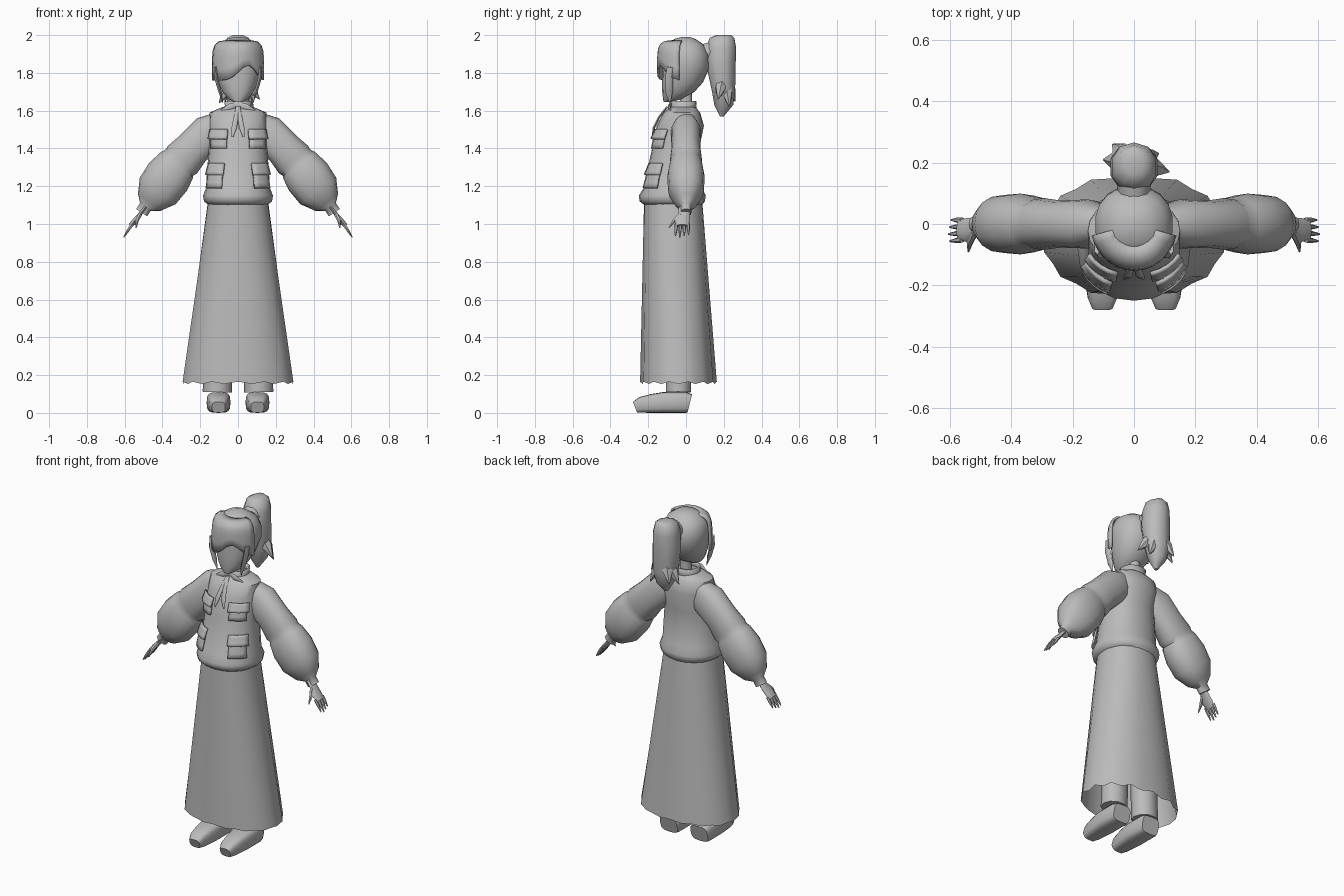
import bpy, bmesh, math
from mathutils import Vector

old = bpy.data.objects.get("Cube")
if old:
    bpy.data.objects.remove(old, do_unlink=True)

shade = (.5, .5, .5, 1)
grey = bpy.data.materials.new("plain_grey")
grey.use_nodes = True
grey.diffuse_color = shade
grey.node_tree.nodes["Principled BSDF"].inputs["Base Color"].default_value = shade

ACROSS, DEEP, UP = Vector((1, 0, 0)), Vector((0, 1, 0)), Vector((0, 0, 1))


def skin(name, rows, closed=True, caps=True, thickness=0):
    """Join rows of points into one smooth shaded object."""
    bm = bmesh.new()
    rings = [[bm.verts.new(point) for point in row] for row in rows]
    count = len(rings[0])
    for lower, upper in zip(rings, rings[1:]):
        for i in range(count if closed else count - 1):
            j = (i + 1) % count
            bm.faces.new((lower[i], lower[j], upper[j], upper[i]))
    if closed and caps:
        bm.faces.new(rings[0])
        bm.faces.new(rings[-1])
    bmesh.ops.recalc_face_normals(bm, faces=bm.faces)
    mesh = bpy.data.meshes.new(name)
    bm.to_mesh(mesh)
    bm.free()
    mesh.materials.append(grey)
    part = bpy.data.objects.new(name, mesh)
    bpy.context.collection.objects.link(part)
    if thickness:
        shell = part.modifiers.new("thickness", "SOLIDIFY")
        shell.thickness = thickness
        shell.offset = 0
    bpy.ops.object.select_all(action="DESELECT")
    part.select_set(True)
    bpy.context.view_layer.objects.active = part
    bpy.ops.object.shade_smooth_by_angle(angle=math.radians(50))


def blend(start, end, f):
    return [a + (b - a) * f for a, b in zip(start, end)]


def turns(count):
    return [math.tau * i / count for i in range(count)]


def soften(value, squareness):
    return math.copysign(abs(value) ** (2 / squareness), value)


def oval(row, angle, out=0):
    """Point on a level oval given as height, half width, front and back; angle 0 faces the front."""
    z, half, front, back = row
    x = (half + out) * soften(math.sin(angle), 2.2)
    y = (front + back) / 2 - ((back - front) / 2 + out) * soften(math.cos(angle), 2.2)
    return Vector((x, y, z))


def stack(name, rows, sides=18, **options):
    skin(name, [[oval(row, angle) for angle in turns(sides)] for row in rows], **options)


def sweep(name, path, wide, flat=1, sides=10, squareness=2, mirror=1):
    """Tube through (x, y, z, radius) stations; flat scales it along the wide axis."""
    centres = [Vector((x * mirror, y, z)) for x, y, z, radius in path]
    rows = []
    for k, centre in enumerate(centres):
        ahead = centres[min(k + 1, len(path) - 1)] - centres[max(k - 1, 0)]
        ahead.normalize()
        width = (wide - ahead * wide.dot(ahead)).normalized()
        depth = ahead.cross(width)
        rows.append([centre + path[k][-1] * (depth * soften(math.sin(angle), squareness)
                     + width * flat * soften(math.cos(angle), squareness))
                     for angle in turns(sides)])
    skin(name, rows)


# Jacket body with a puffed hem: height, half width, front, back
torso = [(1.1, .155, -.22, .085), (1.12, .18, -.245, .1), (1.15, .185, -.25, .105),
         (1.19, .17, -.225, .085), (1.4, .155, -.18, .07), (1.52, .155, -.155, .095),
         (1.59, .15, -.12, .075), (1.62, .08, -.08, .05)]
stack("jacket", torso, sides=20)


def on_torso(angle, z, out):
    for below, above in zip(torso, torso[1:]):
        if below[0] <= z <= above[0]:
            row = blend(below, above, (z - below[0]) / (above[0] - below[0]))
            return oval(row, angle, out)


def pocket(name, mirror, inner, outer, bottom, top, lift):
    """Plate that follows the jacket; its lower edge stands off by lift."""
    steps = [i / 4 for i in range(5)]
    rows = []
    for up in steps:
        z, out = blend((bottom, lift), (top, .007), up)
        rows.append([on_torso(mirror * (inner + (outer - inner) * f), z, out) for f in steps])
    skin(name, rows, closed=False, thickness=.012)


for mirror, side in ((1, "left"), (-1, "right")):
    # Pockets and their flaps
    pocket(side + "_chest_pocket", mirror, .35, 1.05, 1.4, 1.49, .007)
    pocket(side + "_chest_flap", mirror, .3, 1.1, 1.45, 1.5, .02)
    pocket(side + "_hip_pocket", mirror, .45, 1.1, 1.19, 1.3, .015)
    pocket(side + "_hip_flap", mirror, .4, 1.15, 1.26, 1.32, .02)

    # Sleeve: upper arm, elbow seam, balloon forearm and gathered cuff
    sleeve = [(.09, 1.53, .07), (.15, 1.485, .1), (.24, 1.4, .096), (.295, 1.34, .106),
              (.31, 1.325, .1), (.325, 1.31, .11), (.37, 1.25, .124), (.425, 1.175, .118),
              (.47, 1.115, .075), (.49, 1.09, .035), (.51, 1.06, .035)]
    sweep(side + "_sleeve", [(x, 0, z, radius) for x, z, radius in sleeve], DEEP,
          flat=.8, sides=16, squareness=2.3, mirror=mirror)

    # Hand with four fingers made by one rule, and a thumb
    sweep(side + "_palm", [(.49, -.01, 1.09, .01), (.52, -.01, 1.05, .011),
                           (.545, -.02, 1.02, .014), (.57, -.02, .99, .012)],
          DEEP, flat=2.8, mirror=mirror)
    for k, finger in enumerate(("little", "ring", "middle", "index")):
        y = .012 - .021 * k
        reach = 1 - .1 * abs(k - 2)
        knuckles = [(.56 + .045 * reach * f, y * (1 + .1 * f), 1 - .07 * reach * f, .01 - .007 * f * f)
                    for f in (0, .5, 1)]
        sweep(f"{side}_{finger}_finger", knuckles, DEEP, sides=6, mirror=mirror)
    sweep(side + "_thumb", [(.52, -.03, 1.05, .012), (.535, -.06, 1.02, .011),
                            (.54, -.09, .98, .003)], ACROSS, sides=6, mirror=mirror)

    # Leg and shoe
    sweep(side + "_leg", [(.11, -.04, .11, .07), (.1, -.04, .5, .07), (.09, -.05, 1, .07)],
          ACROSS, flat=1.1, mirror=mirror)
    shoe = [(.02, .05), (0, .055), (-.12, .055), (-.18, .05), (-.24, .042), (-.27, .03)]
    sweep(side + "_shoe", [(.103, y, radius, radius) for y, radius in shoe], ACROSS,
          flat=1.15, sides=16, squareness=3.5, mirror=mirror)

    # Collar point, ribbon end and lock of hair beside the face
    sweep(side + "_collar_point", [(.01, -.08, 1.63, .006), (.04, -.09, 1.62, .007),
                                   (.09, -.08, 1.6, .002)], UP, flat=2.5, sides=6, mirror=mirror)
    sweep(side + "_ribbon", [(0, -.1, 1.62, .006), (.01, -.14, 1.57, .006),
                             (.02, -.17, 1.51, .007), (.03, -.18, 1.46, .002)],
          ACROSS, flat=2, sides=6, mirror=mirror)
    sweep(side + "_side_lock", [(.12, -.08, 1.83, .01), (.115, -.09, 1.77, .011),
                                (.095, -.09, 1.7, .01), (.08, -.085, 1.64, .001)],
          DEEP, flat=2, sides=6, mirror=mirror)

# Skirt: straight flare from waist to hem, with pleats that deepen downwards
waist, hem = (1.13, .158, -.222, .085), (.165, .3, -.243, .163)
skirt = []
for k in range(6):
    drop = k / 5
    ring = [oval(blend(waist, hem, drop), angle, -.01 * drop * (i % 2))
            for i, angle in enumerate(turns(28))]
    for i, point in enumerate(ring):
        point.z -= .012 * drop * (i % 2)
    skirt.append(ring)
skin("skirt", skirt, caps=False)

# Neck and standing collar
sweep("neck", [(0, 0, 1.56, .04), (0, 0, 1.62, .032), (0, 0, 1.7, .034)], ACROSS)
stack("collar", [(1.6, .085, -.085, .055), (1.625, .066, -.075, .05), (1.65, .07, -.075, .053)],
      caps=False, thickness=.008)

# Head with hair drawn smoothly back
stack("head", [(1.645, .02, -.118, -.08), (1.665, .055, -.122, -.01), (1.7, .083, -.126, .045),
               (1.75, .106, -.128, .09), (1.83, .127, -.127, .126), (1.9, .128, -.125, .122),
               (1.95, .105, -.105, .095), (1.98, .06, -.06, .05), (1.99, .02, -.02, .02)])

# Fringe: curved shell whose lower edge sweeps up over one eye
crown = 1.967
fringe = []
for k in range(7):
    f = k / 6
    spread = 1 - (1 - f) ** 4 / 2
    row = []
    for i in range(-6, 7):
        angle = i * .22
        edge = 1.76 + .08 * math.exp(-4 * (angle - .4) ** 2)
        row.append((.137 * spread * math.sin(angle), -.147 * spread * math.cos(angle),
                    crown + (edge - crown) * f * f))
    fringe.append(row)
skin("fringe", fringe, closed=False, thickness=.012)

# Ponytail with its tie and loose tips
stack("ponytail", [(2, .03, .16, .24), (1.985, .06, .125, .256), (1.93, .075, .105, .266),
                   (1.85, .08, .105, .263), (1.7, .077, .138, .26), (1.63, .05, .15, .25),
                   (1.57, .01, .18, .2)], sides=10)
sweep("hair_tie", [(0, .08, 1.9, .05), (0, .13, 1.91, .055)], ACROSS)
root = Vector((0, .2, 1.8))
for tip in ((.115, .17, 1.66), (-.1, .21, 1.64), (.08, .23, 1.62), (-.07, .26, 1.65)):
    middle = root.lerp(Vector(tip), .6)
    sweep("ponytail_tip", [(*root, .03), (*middle, .03), (*tip, .002)], ACROSS, sides=6)
